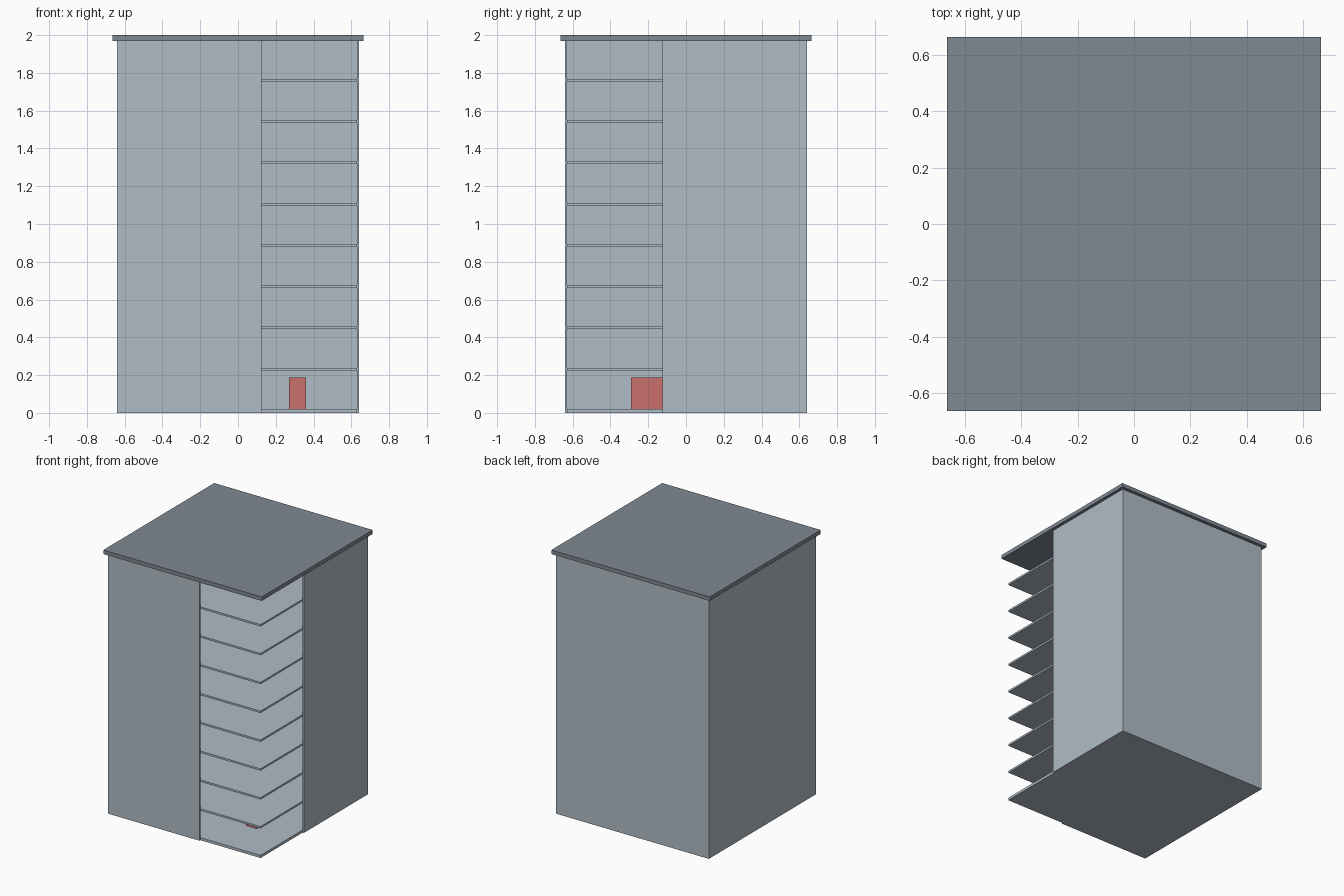
import bpy, bmesh

if "Cube" in bpy.data.objects:
    bpy.data.objects.remove(bpy.data.objects["Cube"])

WALL = 0.64        # outer half width of the shell
THICK = 0.01       # wall thickness
OPEN = 0.125       # where the walls stop beside the open corner
EAVE = 1.97        # underside of the roof
STOREY = 0.2185


def material(name, rgb):
    m = bpy.data.materials.new(name)
    m.diffuse_color = (*rgb, 1.0)
    m.use_nodes = True
    m.node_tree.nodes["Principled BSDF"].inputs["Base Color"].default_value = m.diffuse_color
    return m


pale = material("pale_blue_grey", (0.435, 0.505, 0.565))
slate = material("slate_grey", (0.216, 0.25, 0.29))
red = material("muted_red", (0.60, 0.16, 0.15))


def box(name, x, y, z, mat):
    """Box from (min, max) ranges on each axis."""
    bm = bmesh.new()
    bmesh.ops.create_cube(bm, size=1)
    for v in bm.verts:
        v.co = [r[0] if c < 0 else r[1] for c, r in zip(v.co, (x, y, z))]
    return finish(name, bm, mat)


def finish(name, bm, mat):
    mesh = bpy.data.meshes.new(name)
    bm.to_mesh(mesh)
    bm.free()
    mesh.materials.append(mat)
    ob = bpy.data.objects.new(name, mesh)
    bpy.context.collection.objects.link(ob)
    return ob


# Outer shell: a hollow wall around the plan, open at the front right corner
w, i = WALL, WALL - THICK
plan = [(OPEN, -w), (-w, -w), (-w, w), (w, w), (w, -OPEN),
        (i, -OPEN), (i, i), (-i, i), (-i, -i), (OPEN, -i)]
bm = bmesh.new()
base = bm.faces.new([bm.verts.new((x, y, 0)) for x, y in plan])
top = bmesh.ops.extrude_face_region(bm, geom=[base])["geom"]
for v in top:
    if isinstance(v, bmesh.types.BMVert):
        v.co.z = EAVE
bmesh.ops.recalc_face_normals(bm, faces=bm.faces)
finish("outer_walls", bm, pale)

# Floor slabs, one per storey, exposed at the open corner
box("ground_slab", (-i, i), (-i, i), (0, 0.02), pale)
for n in range(1, 9):
    z = 0.02 + STOREY * n
    box(f"floor_slab_{n}", (-i, i), (-i, i), (z - 0.014, z), pale)

# Overhanging flat roof
box("roof", (-0.664, 0.664), (-0.664, 0.664), (EAVE, 2.0), slate)

# Two rows of red blocks standing on the ground floor
for row, x in (("left", -0.49), ("right", 0.315)):
    for n, y in enumerate((-0.18, 0.14, 0.48)):
        box(f"{row}_block_{n + 1}", (x - 0.045, x + 0.045),
            (y - 0.11, y + 0.11), (0.02, 0.187), red)
